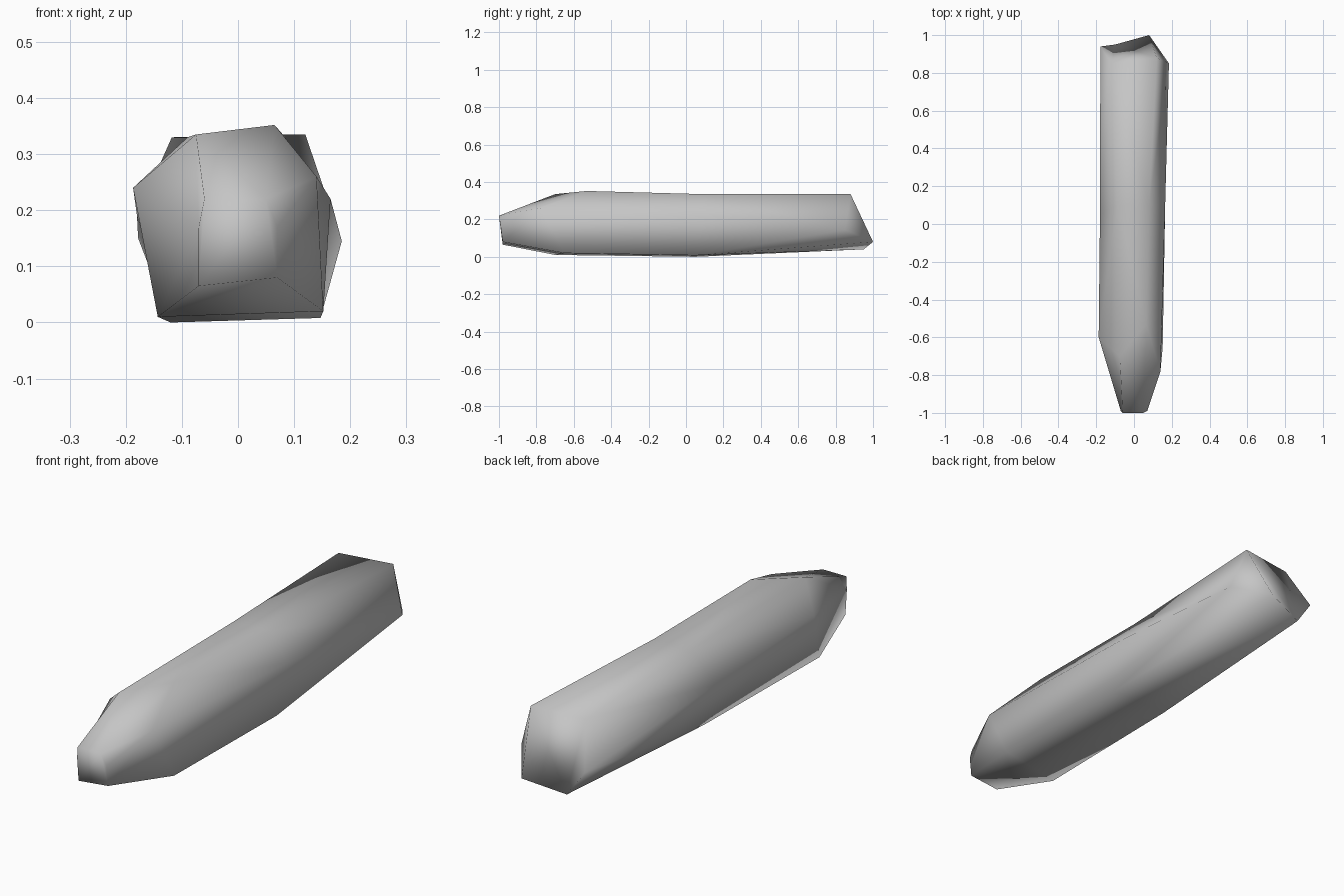
import bpy
import bmesh

cube = bpy.data.objects.get("Cube")
if cube:
    bpy.data.objects.remove(cube, do_unlink=True)

# Plain stone colour
stone = bpy.data.materials.new("stone_grey")
stone.use_nodes = True
colour = (0.56, 0.56, 0.56, 1)
stone.diffuse_color = colour
bsdf = next(n for n in stone.node_tree.nodes if n.type == "BSDF_PRINCIPLED")
bsdf.inputs["Base Color"].default_value = colour

# Irregular six-point rings: left, top left, top right, right, base right, base left
nose = [(-.07, -.99, .17), (-.06, -1, .22), (.05, -1, .22),
        (.07, -.99, .17), (.07, -.98, .08), (-.07, -.98, .065)]
shoulder = [(-.187, -.6, .24), (-.075, -.7, .335), (.065, -.53, .352),
            (.14, -.78, .26), (.152, -.65, .02), (-.143, -.7, .01)]
middle = [(-.18, .05, .19), (-.09, .1, .33), (.08, .1, .335),
          (.165, .1, .22), (.147, .05, .008), (-.12, .05, 0)]
tail = [(-.178, .94, .15), (-.118, .85, .33), (.12, .88, .335),
        (.185, .85, .145), (.08, 1, .08), (-.1, .95, .04)]

# Loft the rings into one long stone
bm = bmesh.new()
rings = [[bm.verts.new(p) for p in ring] for ring in (nose, shoulder, middle, tail)]
for a, b in zip(rings, rings[1:]):
    for i in range(len(a)):
        j = (i + 1) % len(a)
        bm.faces.new((a[i], a[j], b[j], b[i]))
bm.faces.new(rings[0])
bm.faces.new(rings[-1])
bmesh.ops.triangulate(bm, faces=bm.faces[:])
bmesh.ops.recalc_face_normals(bm, faces=bm.faces[:])
for face in bm.faces:
    face.smooth = True

mesh = bpy.data.meshes.new("long_stone")
bm.to_mesh(mesh)
bm.free()
mesh.materials.append(stone)
body = bpy.data.objects.new("long_stone", mesh)
bpy.context.collection.objects.link(body)
